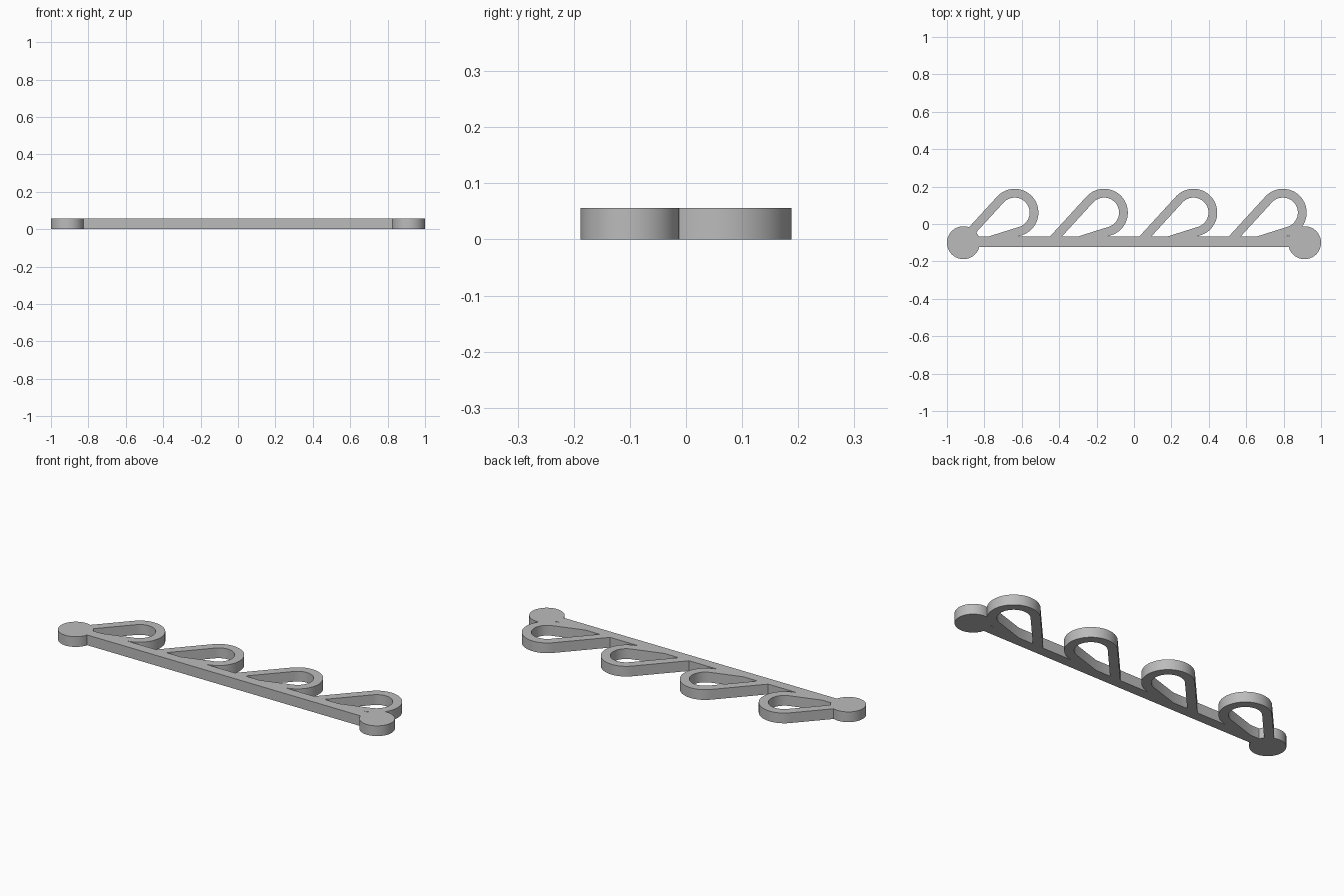
import bpy
import bmesh
from math import sin, cos, tan, pi, radians

HEIGHT = 0.056
BAR_TOP, BAR_BOTTOM = -0.067, -0.123
DISC_X, DISC_Y, DISC_R = 0.912, -0.1, 0.088
HOOK_Y, OUTER_R, INNER_R = 0.061, 0.127, 0.08
HOOK_START, HOOK_STEP = -0.638, 0.478
ROOT_Y = -0.085          # hook legs end inside the bar
STEEP, SHALLOW = radians(47.5), radians(17.5)

cube = bpy.data.objects.get("Cube")
if cube:
    bpy.data.objects.remove(cube, do_unlink=True)

grey = bpy.data.materials.new("plain grey")
grey.use_nodes = True
colour = (0.5, 0.5, 0.5, 1)
grey.diffuse_color = colour
grey.node_tree.nodes["Principled BSDF"].inputs["Base Color"].default_value = colour


def prism(name, outline):
    """Extrude a flat counter-clockwise outline up to the common height."""
    bm = bmesh.new()
    face = bm.faces.new([bm.verts.new((x, y, 0)) for x, y in outline])
    top = bmesh.ops.extrude_face_region(bm, geom=[face])["geom"]
    bmesh.ops.translate(bm, vec=(0, 0, HEIGHT),
                        verts=[v for v in top if isinstance(v, bmesh.types.BMVert)])
    bmesh.ops.recalc_face_normals(bm, faces=bm.faces)
    mesh = bpy.data.meshes.new(name)
    bm.to_mesh(mesh)
    bm.free()
    mesh.materials.append(grey)
    ob = bpy.data.objects.new(name, mesh)
    bpy.context.collection.objects.link(ob)
    return ob


def arc(cx, cy, r, start, end, steps):
    angles = [start + (end - start) * i / steps for i in range(steps + 1)]
    return [(cx + r * cos(a), cy + r * sin(a)) for a in angles]


def hook_side(cx, r):
    """Shallow leg, arc, then steep leg, for one edge of the hook."""
    curve = arc(cx, HOOK_Y, r, SHALLOW - pi / 2, STEEP + pi / 2, 64)

    def foot(point, slope):
        return (point[0] + (ROOT_Y - point[1]) / tan(slope), ROOT_Y)
    return [foot(curve[0], SHALLOW)] + curve + [foot(curve[-1], STEEP)]


# Straight bar between the end discs
rack = prism("hook_rack", [(-DISC_X, BAR_BOTTOM), (DISC_X, BAR_BOTTOM),
                           (DISC_X, BAR_TOP), (-DISC_X, BAR_TOP)])

# Round end discs
parts = [prism(f"{side}_end_disc", arc(s * DISC_X, DISC_Y, DISC_R, 0, 2 * pi, 96)[:-1])
         for side, s in (("right", -1), ("left", 1))]

# Four teardrop hooks
for i in range(4):
    cx = HOOK_START + i * HOOK_STEP
    parts.append(prism(f"hook_{i + 1}",
                       hook_side(cx, OUTER_R) + hook_side(cx, INNER_R)[::-1]))

# Fuse everything into one solid
bpy.ops.object.select_all(action='DESELECT')
bpy.context.view_layer.objects.active = rack
rack.select_set(True)
for part in parts:
    fuse = rack.modifiers.new("fuse", 'BOOLEAN')
    fuse.operation = 'UNION'
    fuse.solver = 'EXACT'
    fuse.object = part
    bpy.ops.object.modifier_apply(modifier=fuse.name)
    bpy.data.objects.remove(part, do_unlink=True)

bpy.ops.object.shade_smooth_by_angle(angle=radians(30))
